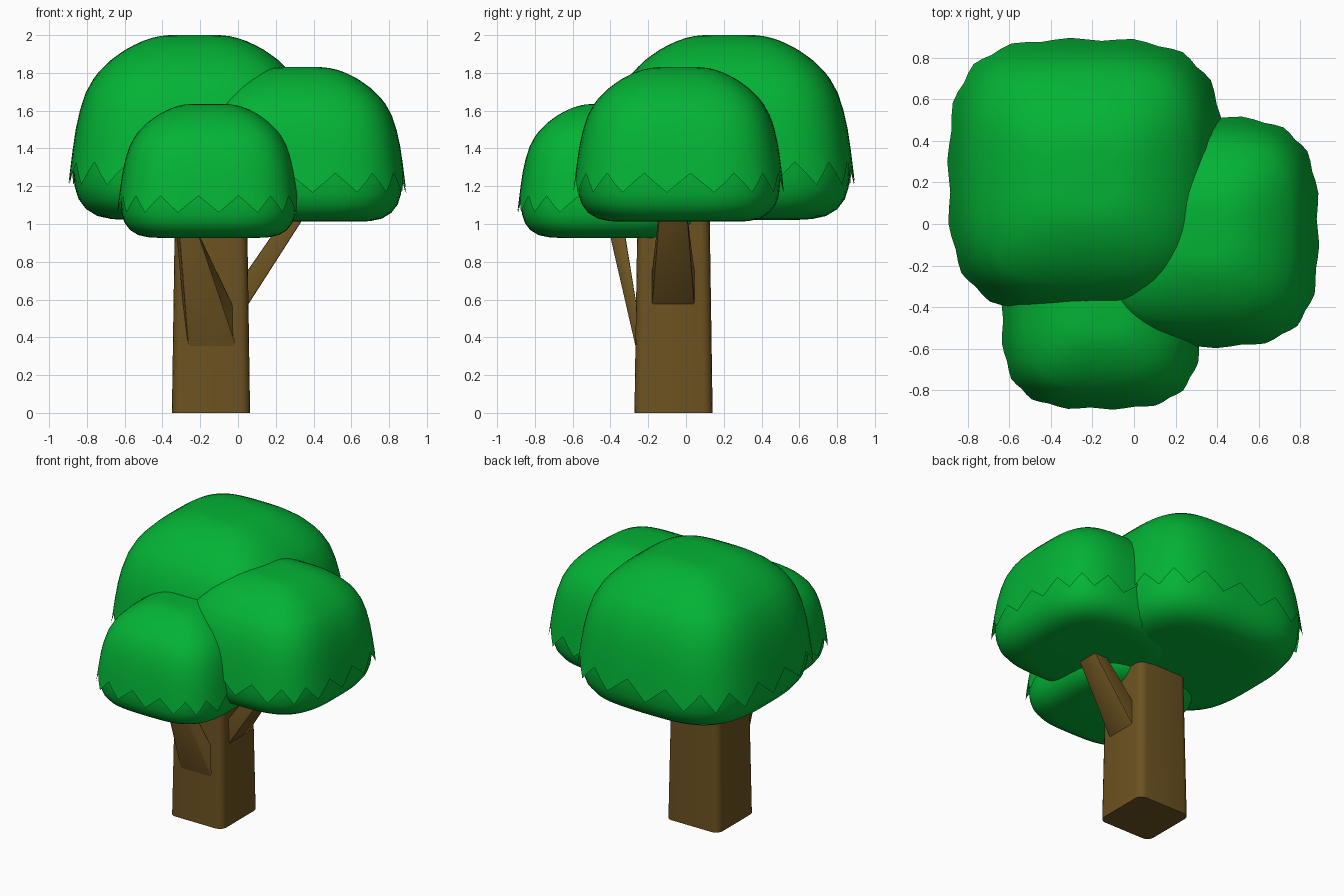
import bpy, bmesh, math
from mathutils import Vector

if "Cube" in bpy.data.objects:
    bpy.data.objects.remove(bpy.data.objects["Cube"])


def material(name, rgb):
    m = bpy.data.materials.new(name)
    m.diffuse_color = (*rgb, 1)
    m.use_nodes = True
    m.node_tree.nodes["Principled BSDF"].inputs["Base Color"].default_value = m.diffuse_color
    return m


GREEN = material("leaf green", (0.001, 0.45, 0.036))
BROWN = material("bark brown", (0.15, 0.085, 0.015))


def finish(name, bm, mat, angle=35):
    bmesh.ops.recalc_face_normals(bm, faces=bm.faces[:])
    me = bpy.data.meshes.new(name)
    bm.to_mesh(me)
    bm.free()
    me.materials.append(mat)
    ob = bpy.data.objects.new(name, me)
    bpy.context.collection.objects.link(ob)
    bpy.ops.object.select_all(action='DESELECT')
    ob.select_set(True)
    bpy.context.view_layer.objects.active = ob
    bpy.ops.object.shade_smooth_by_angle(angle=math.radians(angle))
    return ob


def loft(bm, rings):
    rows = [[bm.verts.new(p) for p in ring] for ring in rings]
    n = len(rows[0])
    for a, b in zip(rows, rows[1:]):
        for i in range(n):
            j = (i + 1) % n
            bm.faces.new((a[i], a[j], b[j], b[i]))
    bm.faces.new(rows[0])
    bm.faces.new(rows[-1])


# Leaf clumps: dome with a ragged 18-tooth skirt over a shallow bowl
TEETH, SEG = 18, 72
DOME = [(.2, 1.485), (.27, 1.478), (.34, 1.462), (.41, 1.438), (.48, 1.405),
        (.55, 1.367), (.61, 1.325), (.67, 1.28), (.72, 1.23), (.765, 1.183),
        (.805, 1.13), (.865, 1.02), (.91, .88), (.943, .73), (.968, .56)]
BOWL = [(.962, .5), (.962, .38), (.95, .26), (.92, .165), (.86, .085),
        (.77, .03), (.66, .006), (.56, 0)]


def rounded_square(theta, n=3.3):
    a = theta + math.radians(4.2) * math.sin(4 * theta)
    c, s = math.cos(a), math.sin(a)
    r = (abs(c) ** n + abs(s) ** n) ** (-1 / n)
    return r * c, r * s


def leaf_clump(name, cx, cy, top, size):
    tall = size * .987
    base = top - 1.485 * tall
    per = SEG // TEETH
    angles = [-math.pi / 4 + 2 * math.pi * i / SEG for i in range(SEG)]
    unit = [rounded_square(t) for t in angles]

    def ring(profile):
        out = []
        for i, (x, y) in enumerate(unit):
            r, z = profile(i)
            out.append((cx + x * r * size, cy + y * r * size, base + z * tall))
        return out

    def skirt(i):
        k = abs((i % per) / per - 0.5) * 2     # 1 at a tip, 0 at a notch
        return .98 + .022 * k, .465 - .185 * k

    rings = [ring(lambda i, p=p: p) for p in DOME]
    rings.append(ring(skirt))
    rings += [ring(lambda i, p=p: p) for p in BOWL]
    bm = bmesh.new()
    loft(bm, rings)
    finish(name, bm, GREEN)


leaf_clump("large_leaf_clump", -.23, .227, 2.0, .667)
leaf_clump("medium_leaf_clump", .332, -.038, 1.83, .558)
leaf_clump("small_leaf_clump", -.156, -.409, 1.635, .483)


# Trunk: tapered square post with rounded corners
def trunk_ring(z, half, rad=.05):
    pts = []
    for q in range(4):
        mid = math.pi / 4 + q * math.pi / 2
        ox = math.copysign(half - rad, math.cos(mid))
        oy = math.copysign(half - rad, math.sin(mid))
        for k in range(5):
            a = q * math.pi / 2 + k * math.pi / 8
            pts.append((-.143 + ox + rad * math.cos(a),
                        -.066 + oy + rad * math.sin(a), z))
    return pts


bm = bmesh.new()
loft(bm, [trunk_ring(0, .207), trunk_ring(1.2, .189)])
finish("trunk", bm, BROWN)


# Branches: tapered four-sided limbs, run on into the trunk and the leaves
def branch(name, start, end):
    bm = bmesh.new()
    a = [Vector(p) for p in start]
    b = [Vector(p) for p in end]
    loft(bm, [[p - (q - p) * .12 for p, q in zip(a, b)],
              [q + (q - p) * .2 for p, q in zip(a, b)]])
    bmesh.ops.bevel(bm, geom=bm.edges[:], offset=.008, segments=2,
                    affect='EDGES', profile=.5)
    finish(name, bm, BROWN)


branch("right_branch",
       [(.055, -.18, .575), (.055, .045, .575), (.055, .045, .76), (.055, -.18, .76)],
       [(.34, -.145, 1.02), (.34, .01, 1.02), (.235, .01, 1.02), (.235, -.145, 1.02)])
branch("front_branch",
       [(-.265, -.27, .365), (-.02, -.27, .365), (-.02, -.26, .56), (-.29, -.26, .56)],
       [(-.31, -.4, .93), (-.205, -.4, .93), (-.2, -.32, .93), (-.325, -.32, .93)])
